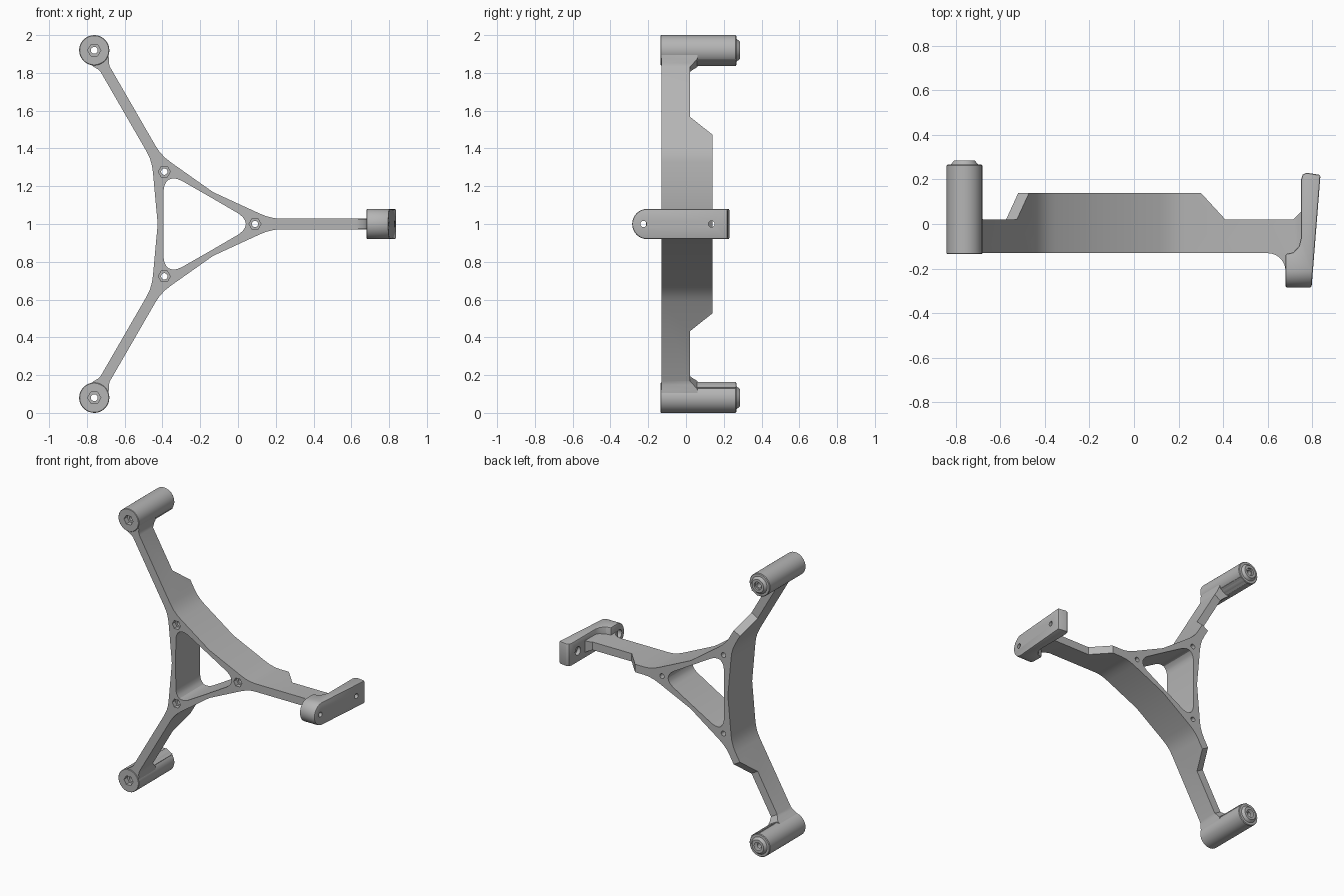
import bpy, bmesh
from math import pi, cos, sin, radians
from mathutils import Matrix, Vector

cube = bpy.data.objects.get("Cube")
if cube:
    bpy.data.objects.remove(cube)

grey = bpy.data.materials.new("mid_grey")
grey.use_nodes = True
GREY = (0.46, 0.46, 0.46, 1)
grey.diffuse_color = GREY
grey.node_tree.nodes["Principled BSDF"].inputs["Base Color"].default_value = GREY

# Arm frames: x runs outward along each arm from the hub centre
HUB = Matrix.Translation((-0.23, 0, 1))
ARMS = [HUB @ Matrix.Rotation(radians(a), 4, 'Y') for a in (0, 120, 240)]
MID = Matrix.Translation((0, 0, 1))


def finish(name, bm):
    bmesh.ops.recalc_face_normals(bm, faces=bm.faces)
    mesh = bpy.data.meshes.new(name)
    bm.to_mesh(mesh)
    bm.free()
    mesh.materials.append(grey)
    obj = bpy.data.objects.new(name, mesh)
    bpy.context.collection.objects.link(obj)
    return obj


def prism(name, pts, lo, hi, plane="xz", frame=Matrix()):
    """Extrude a 2D outline along the axis its plane leaves out."""
    place = {"xz": lambda a, b, c: (a, c, b),
             "xy": lambda a, b, c: (a, b, c),
             "yz": lambda a, b, c: (c, a, b)}[plane]
    bm = bmesh.new()
    rings = [[bm.verts.new(frame @ Vector(place(a, b, c))) for a, b in pts] for c in (lo, hi)]
    for ring in rings:
        bm.faces.new(ring)
    for i in range(len(pts)):
        j = (i + 1) % len(pts)
        bm.faces.new((rings[0][i], rings[0][j], rings[1][j], rings[1][i]))
    return finish(name, bm)


def disc(r, n=24, a=0.0, b=0.0):
    return [(a + r * cos(2 * pi * i / n), b + r * sin(2 * pi * i / n)) for i in range(n)]


def activate(obj):
    bpy.ops.object.select_all(action='DESELECT')
    obj.select_set(True)
    bpy.context.view_layer.objects.active = obj


def carve(obj, cutters, operation='DIFFERENCE'):
    activate(obj)
    for cutter in cutters:
        mod = obj.modifiers.new("carve", 'BOOLEAN')
        mod.operation, mod.solver, mod.object = operation, 'EXACT', cutter
        bpy.ops.object.modifier_apply(modifier=mod.name)
    for cutter in cutters:
        bpy.data.objects.remove(cutter)


def smooth(obj):
    activate(obj)
    bpy.ops.object.shade_smooth_by_angle(angle=radians(28))


def three_fold(pts):
    """Repeat an outline around the hub."""
    return [(u * cos(t) - v * sin(t), u * sin(t) + v * cos(t))
            for t in (0, 2 * pi / 3, 4 * pi / 3) for u, v in pts]


# Three-armed frame
edge = [(0.345, 0.055), (0.38, 0.041), (0.42, 0.031), (0.46, 0.028),
        (0.945, 0.028), (0.965, 0.033), (0.985, 0.045), (1.02, 0.06)]
outline = [(u, -v) for u, v in edge] + edge[::-1] + [(0.0975, 0.169)]
frame = prism("three_arm_frame", three_fold(outline), -0.131, 0.14, frame=HUB)

corner = [(0.235, 0.054), (0.255, 0.037), (0.267, 0.019)]
window = [(u, -v) for u, v in corner] + [(0.272, 0)] + corner[::-1] + [(0.0825, 0.143)]
cutters = [prism("window_cutter", three_fold(window), -0.3, 0.3, frame=HUB)]

# Thinner arms behind the hub, and screw holes at its corners
notch = [(0.475, 0.2), (0.64, 0.02), (0.945, 0.02), (0.985, 0.06), (1.1, 0.06), (1.1, 0.2)]
for arm in ARMS:
    cutters += [prism("notch_cutter", notch, -0.15, 0.15, "xy", arm),
                prism("hex_cutter", disc(0.032, 6, 0.32), -0.2, -0.10, frame=arm),
                prism("hole_cutter", disc(0.017, 16, 0.32), -0.3, 0.3, frame=arm)]
carve(frame, cutters)
smooth(frame)

# Round posts on the two left arms
post_profile = [(0, -0.135), (0.077, -0.135), (0.08, -0.132), (0.08, 0.262),
                (0.076, 0.267), (0.06, 0.268), (0.046, 0.286), (0, 0.286)]
for arm, side in zip(ARMS[1:], ("lower", "upper")):
    at = arm @ Matrix.Translation((1.062, 0, 0))
    bm = bmesh.new()
    verts = [bm.verts.new((r, y, 0)) for r, y in post_profile]
    edges = [bm.edges.new(pair) for pair in zip(verts, verts[1:])]
    bmesh.ops.spin(bm, geom=verts + edges, cent=(0, 0, 0), axis=(0, 1, 0),
                   angle=2 * pi, steps=40, use_duplicate=False)
    bmesh.ops.remove_doubles(bm, verts=bm.verts, dist=0.0001)
    bm.transform(at)
    post = finish(side + "_post", bm)
    carve(post, [prism("hex_cutter", disc(0.035, 6), -0.2, -0.10, frame=at),
                 prism("hole_cutter", disc(0.018, 20), -0.3, 0.4, frame=at),
                 prism("rim_cutter", disc(0.028, 20), 0.272, 0.4, frame=at)])
    smooth(post)
    # Flat rib on the inner side of the post
    rib = [(0.983, -0.03), (1.02, -0.03), (1.02, 0.03), (0.983, 0.03)]
    prism(side + "_post_rib", rib, -0.1, 0.264, frame=arm)

# Mounting foot on the right arm
foot_side = [(0.68, -0.285), (0.68, -0.135), (0.715, -0.127), (0.74, -0.10), (0.75, -0.06),
             (0.75, 0.20), (0.757, 0.222), (0.775, 0.23), (0.837, 0.22), (0.797, -0.285)]
foot = prism("mounting_foot", foot_side, -0.08, 0.08, "xy", MID)
round_end = [(-0.205 - 0.08 * sin(pi * i / 20), 0.0801 * cos(pi * i / 20)) for i in range(21)]
round_end += [(0.3, -0.0801), (0.3, 0.0801)]
carve(foot, [prism("round_cutter", round_end, 0.5, 1, "yz", MID)], 'INTERSECT')
bevel = foot.modifiers.new("soft_edges", 'BEVEL')
bevel.width, bevel.segments = 0.008, 2
bevel.limit_method, bevel.angle_limit = 'ANGLE', radians(50)
bpy.ops.object.modifier_apply(modifier=bevel.name)
holes = []
for y, depth in ((-0.225, 0.71), (0.135, 0.775)):
    holes += [prism("hole_cutter", disc(0.017, 20, y), 0.5, 1, "yz", MID),
              prism("bore_cutter", disc(0.03, 20, y), 0.5, depth, "yz", MID)]
carve(foot, holes)
smooth(foot)

# Curved gusset between the arm and the foot
arc = [(0.60 + 0.08 * sin(pi * i / 16), -0.211 + 0.08 * cos(pi * i / 16)) for i in range(9)]
smooth(prism("foot_gusset", arc + [(0.70, -0.211), (0.70, -0.12), (0.60, -0.12)],
             -0.0275, 0.0275, "xy", MID))
